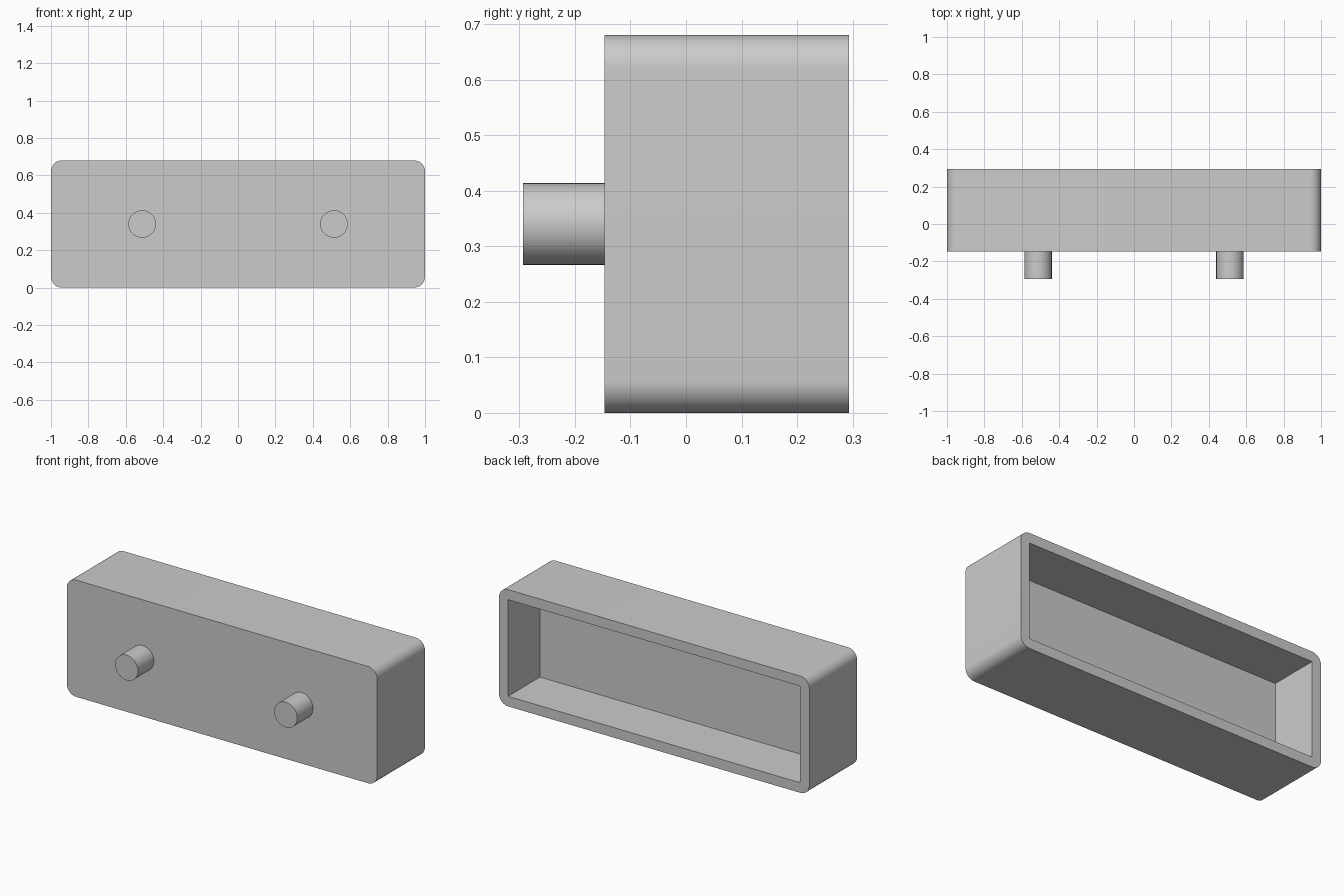
import bpy, bmesh, math
from mathutils import Matrix

if "Cube" in bpy.data.objects:
    bpy.data.objects.remove(bpy.data.objects["Cube"], do_unlink=True)

HEIGHT, FRONT, BACK = 0.68, -0.147, 0.293
WALL, FLOOR = 0.0587, 0.0
PEG_X, PEG_R = 0.513, 0.0735

grey = bpy.data.materials.new("light grey")
grey.use_nodes = True
grey.diffuse_color = (0.6, 0.6, 0.6, 1)
grey.node_tree.nodes["Principled BSDF"].inputs["Base Color"].default_value = grey.diffuse_color


def finish(bm, name):
    bmesh.ops.recalc_face_normals(bm, faces=bm.faces)
    mesh = bpy.data.meshes.new(name)
    bm.to_mesh(mesh)
    bm.free()
    mesh.materials.append(grey)
    obj = bpy.data.objects.new(name, mesh)
    bpy.context.collection.objects.link(obj)
    bpy.ops.object.select_all(action='DESELECT')
    obj.select_set(True)
    bpy.context.view_layer.objects.active = obj
    bpy.ops.object.shade_smooth_by_angle(angle=math.radians(30))
    return obj


def ring(bm, half_x, half_z, radius, y, steps):
    """Rounded rectangle loop, with sharp corners when steps is 0."""
    verts = []
    for k, (sx, sz) in enumerate([(1, 1), (-1, 1), (-1, -1), (1, -1)]):
        for i in range(steps + 1):
            a = math.pi / 2 * (k + i / max(steps, 1))
            x = sx * (half_x - radius) + radius * math.cos(a)
            z = sz * (half_z - radius) + radius * math.sin(a)
            if steps == 0:
                x, z = sx * half_x, sz * half_z
            verts.append(bm.verts.new((x, y, z + HEIGHT / 2)))
    return verts


def bridge(bm, a, b):
    n = len(a)
    for i in range(n):
        bm.faces.new((a[i], a[(i + 1) % n], b[(i + 1) % n], b[i]))


# Open-backed housing: rounded outside, square pocket
STEPS = 12
bm = bmesh.new()
front = ring(bm, 1, HEIGHT / 2, WALL, FRONT, STEPS)
rim = ring(bm, 1, HEIGHT / 2, WALL, BACK, STEPS)
mouth = ring(bm, 1 - WALL, HEIGHT / 2 - WALL, 0, BACK, 0)
pocket = ring(bm, 1 - WALL, HEIGHT / 2 - WALL, 0, FLOOR, 0)
bm.faces.new(front)
bridge(bm, front, rim)
bridge(bm, mouth, pocket)
bm.faces.new(pocket)

# Flat rim: a fan at each corner and a strip along each side
for k in range(4):
    first = k * (STEPS + 1)
    last = first + STEPS
    for i in range(first, last):
        bm.faces.new((rim[i], rim[i + 1], mouth[k]))
    bm.faces.new((rim[last], rim[(last + 1) % len(rim)], mouth[(k + 1) % 4], mouth[k]))
finish(bm, "housing")

# Two round pegs on the front
for side, name in ((1, "left_peg"), (-1, "right_peg")):
    bm = bmesh.new()
    bmesh.ops.create_cone(bm, cap_ends=True, segments=48, radius1=PEG_R, radius2=PEG_R,
                          depth=FRONT + BACK,
                          matrix=Matrix.Rotation(math.pi / 2, 4, 'X'))
    bmesh.ops.translate(bm, verts=bm.verts,
                        vec=(side * PEG_X, (FRONT - BACK) / 2, HEIGHT / 2))
    finish(bm, name)
